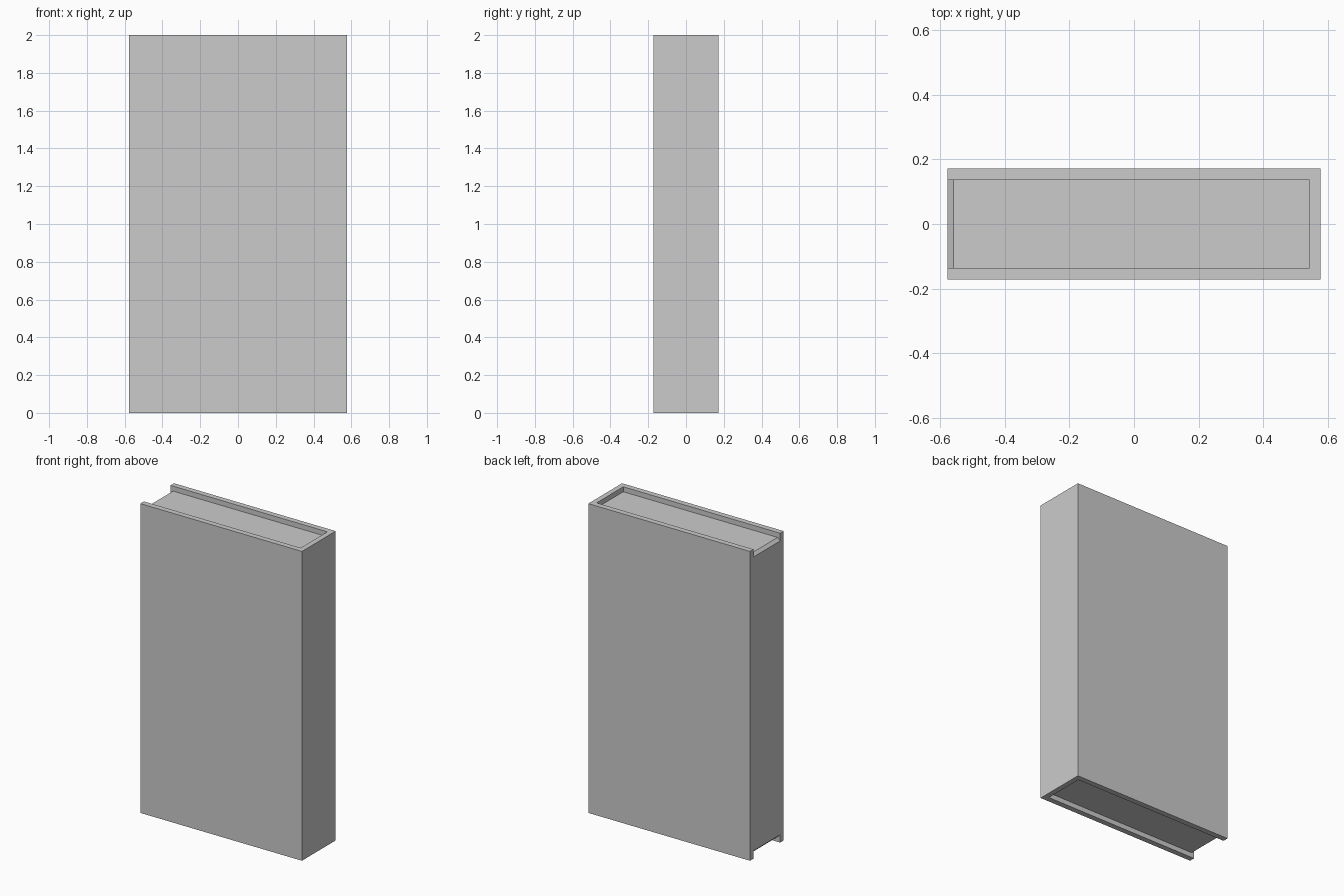
import bpy, bmesh

if "Cube" in bpy.data.objects:
    bpy.data.objects.remove(bpy.data.objects["Cube"])

W, D, H = 1.156, 0.344, 2.0      # overall size
INNER_Y = 0.136                  # half thickness of page block
SPINE_X = 0.544                  # inner face of spine


def new_object(name, bm):
    bmesh.ops.recalc_face_normals(bm, faces=bm.faces)
    mesh = bpy.data.meshes.new(name)
    bm.to_mesh(mesh)
    bm.free()
    ob = bpy.data.objects.new(name, mesh)
    bpy.context.collection.objects.link(ob)
    return ob


def prism(name, profile, half_y):
    """Extrude an x-z profile through y."""
    bm = bmesh.new()
    face = bm.faces.new([bm.verts.new((x, -half_y, z)) for x, z in profile])
    out = bmesh.ops.extrude_face_region(bm, geom=[face])
    verts = [v for v in out["geom"] if isinstance(v, bmesh.types.BMVert)]
    bmesh.ops.translate(bm, verts=verts, vec=(0, 2 * half_y, 0))
    return new_object(name, bm)


# Closed book: covers, spine and page block as one solid
book = prism("book", [(-W / 2, 0), (W / 2, 0), (W / 2, H), (-W / 2, H)], D / 2)

# Recesses above and below the pages, sloping down at the open side
recess = [(SPINE_X, 2.1), (SPINE_X, 1.968), (-0.56, 1.968),
          (-0.596, 1.932), (-0.596, 2.1)]
cutters = [prism("top_recess_cutter", recess, INNER_Y),
           prism("bottom_recess_cutter", [(x, H - z) for x, z in recess], INNER_Y)]

for cutter in cutters:
    cutter.hide_render = True
    mod = book.modifiers.new(cutter.name, "BOOLEAN")
    mod.operation = "DIFFERENCE"
    mod.solver = "EXACT"
    mod.object = cutter
    bpy.context.view_layer.objects.active = book
    bpy.ops.object.modifier_apply(modifier=mod.name)
    bpy.data.objects.remove(cutter)
